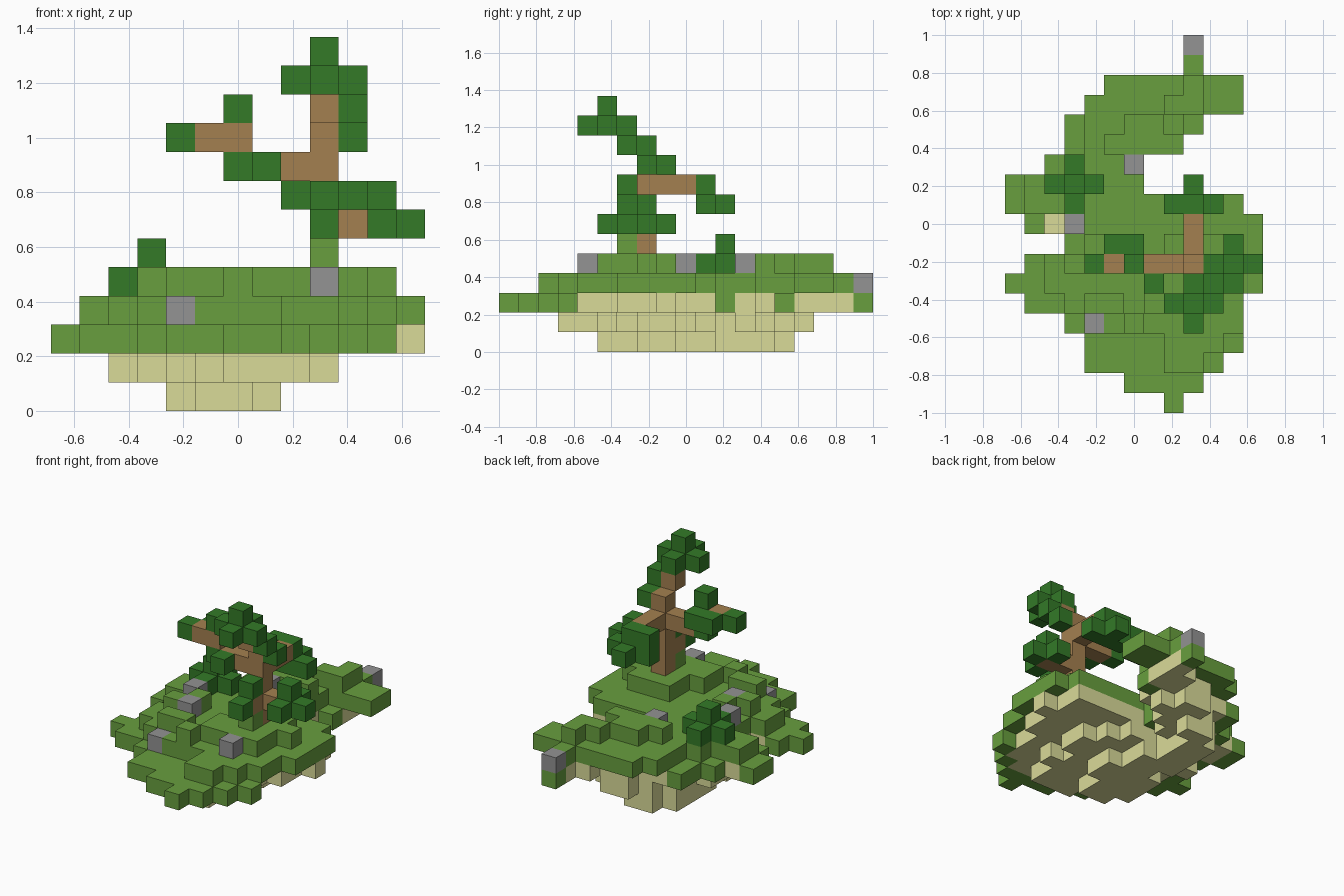
import bpy
import bmesh
from mathutils import Matrix, Vector

if "Cube" in bpy.data.objects:
    bpy.data.objects.remove(bpy.data.objects["Cube"])

COLUMNS, ROWS = 13, 19
UNIT = 2 / ROWS


def make_material(name, rgb):
    """Flat material from an 8-bit display colour."""
    linear = [((c / 255 + 0.055) / 1.055) ** 2.4 for c in rgb] + [1]
    material = bpy.data.materials.new(name)
    material.use_nodes = True
    material.diffuse_color = linear
    material.node_tree.nodes["Principled BSDF"].inputs["Base Color"].default_value = linear
    return material


materials = {
    "grass": make_material("grass green", (104, 159, 62)),
    "sand": make_material("pale sand", (218, 219, 153)),
    "rock": make_material("stone grey", (147, 147, 147)),
    "wood": make_material("bark brown", (164, 128, 80)),
    "leaf": make_material("leaf green", (51, 122, 39)),
}

cells = {}          # block position -> (part, material)


def put(part, kind, *positions):
    for position in positions:
        cells[position] = (part, kind)


def layer(first_row, spans):
    """Blocks of one island layer, as a column span for each row."""
    return {(x, first_row + n) for n, (a, b) in enumerate(spans)
            for x in range(a, b + 1)}


def around(x, y, z, sides):
    """Leaf blocks beside a branch tip; sides are l r f b u d letters."""
    steps = {"l": (-1, 0, 0), "r": (1, 0, 0), "f": (0, -1, 0),
             "b": (0, 1, 0), "u": (0, 0, 1), "d": (0, 0, -1)}
    for side in sides:
        dx, dy, dz = steps[side]
        put("foliage", "leaf", (x + dx, y + dy, z + dz))


# Island layers, from the underside up
keel = layer(5, [(5, 6), (4, 6), (4, 7), (4, 7), (5, 6), (4, 6), (4, 5),
                 (4, 5), (4, 5), (5, 6)])
hull = layer(3, [(6, 8), (5, 8), (4, 9), (3, 8), (3, 9), (3, 9), (2, 8),
                 (3, 7), (3, 5), (4, 6), (4, 7), (5, 8), (6, 7)])
shore = layer(0, [(8, 8), (6, 9), (4, 10), (4, 11), (3, 10), (1, 10), (0, 11),
                  (1, 11), (3, 12), (1, 11), (0, 11), (0, 6), (2, 6), (3, 8),
                  (3, 9), (6, 9), (8, 9), (9, 9), (9, 9)])
meadow = layer(2, [(8, 9), (8, 10), (4, 11), (3, 11), (2, 12), (2, 12),
                   (3, 12), (3, 12), (1, 11), (1, 6), (3, 6), (4, 8),
                   (4, 8), (4, 11), (5, 11), (9, 9), (9, 9)])
shore.remove((2, 9))
knoll = layer(5, [(7, 10), (7, 10), (8, 11), (8, 10)])
mounds = [(3, 7), (4, 5), (4, 8), (5, 5), (6, 4), (6, 14),
          (7, 14), (8, 15), (9, 15), (9, 16)] + [(x, 13) for x in range(5, 9)]

for z, outline in enumerate((keel, hull)):
    put("sand_base", "sand", *[(x, y, z) for x, y in outline])
for x, y in shore:
    if (x, y) in meadow:
        put("sand_base", "sand", (x, y, 2))
    else:
        put("grass_shore", "grass", (x, y, 2))
put("grass_shore", "grass", (9, 18, 2), (6, 11, 2))
put("grass_meadow", "grass", *[(x, y, 3) for x, y in meadow])
put("grass_mounds", "grass", *[(x, y, 4) for x, y in knoll.union(mounds)],
    (9, 6, 5))

# Loose stones
put("stones", "rock", (4, 4, 3), (9, 18, 3), (9, 4, 4), (3, 9, 4),
    (6, 12, 4), (4, 7, 4))

# Bush
put("bush", "leaf", (3, 11, 5), (3, 10, 4), (3, 12, 4),
    *[(x, 11, 4) for x in (2, 3, 4)])

# Trunk and its bent top
put("trunk", "wood", *[(9, 7, z) for z in range(5, 10)], (9, 6, 10), (9, 5, 11))
around(9, 5, 11, "lrfbu")
around(9, 7, 9, "r")
around(9, 6, 10, "r")

# Left, back, right and front branches with their leaves
put("branches", "wood", (8, 7, 8), (7, 7, 8), (6, 7, 9), (5, 7, 9))
around(6, 7, 9, "ubd")
around(5, 7, 9, "lb")
around(7, 7, 8, "f")
put("branches", "wood", (9, 8, 8), (9, 9, 8))
put("foliage", "leaf", (9, 10, 7), (8, 10, 8))
around(9, 10, 7, "lrbu")
put("branches", "wood", (10, 7, 6), (11, 7, 6))
around(11, 7, 6, "rfbu")
put("branches", "wood", (9, 6, 6))
around(9, 6, 6, "fu")


def build_part(part):
    """One mesh per part, keeping only the block faces open to the air."""
    bm = bmesh.new()
    for cell, (owner, kind) in cells.items():
        if owner != part:
            continue
        x, y, z = cell
        centre = Vector((x + 0.5 - COLUMNS / 2, y + 0.5 - ROWS / 2, z + 0.5)) * UNIT
        block = bmesh.ops.create_cube(bm, size=UNIT, matrix=Matrix.Translation(centre))
        hidden = []
        for face in {f for v in block["verts"] for f in v.link_faces}:
            face.normal_update()
            step = [round(c) for c in face.normal]
            if tuple(a + b for a, b in zip(cell, step)) in cells:
                hidden.append(face)
        bmesh.ops.delete(bm, geom=hidden, context="FACES")
        material = materials[kind]
    bmesh.ops.remove_doubles(bm, verts=bm.verts, dist=UNIT / 100)
    mesh = bpy.data.meshes.new(part)
    bm.to_mesh(mesh)
    bm.free()
    mesh.materials.append(material)
    bpy.context.scene.collection.objects.link(bpy.data.objects.new(part, mesh))


for part in sorted({owner for owner, kind in cells.values()}):
    build_part(part)
